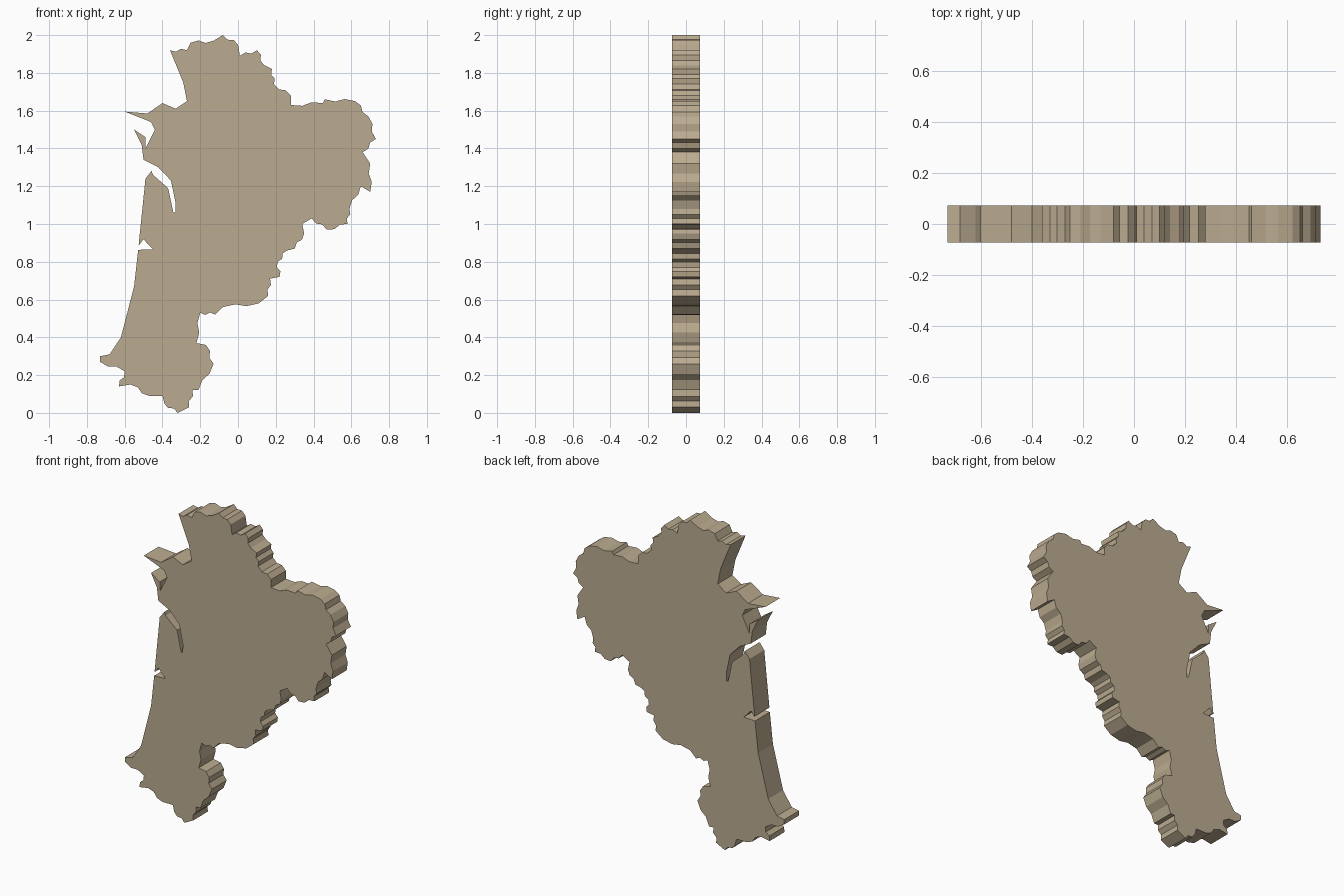
import bpy, bmesh, random
from mathutils import Vector

if "Cube" in bpy.data.objects:
    bpy.data.objects.remove(bpy.data.objects["Cube"])

random.seed(4)
DEPTH = 0.146


def slab(name, pts, depth):
    """Extrude an x/z outline along y, centred on y = 0."""
    bm = bmesh.new()
    face = bm.faces.new([bm.verts.new((x, -depth / 2, z)) for x, z in pts])
    ext = bmesh.ops.extrude_face_region(bm, geom=[face])
    verts = [g for g in ext["geom"] if isinstance(g, bmesh.types.BMVert)]
    bmesh.ops.translate(bm, verts=verts, vec=(0, depth, 0))
    bmesh.ops.recalc_face_normals(bm, faces=bm.faces)
    me = bpy.data.meshes.new(name)
    bm.to_mesh(me)
    bm.free()
    ob = bpy.data.objects.new(name, me)
    bpy.context.collection.objects.link(ob)
    return ob


def roughen(pts, border_count, amount):
    """Add small kinks to the inland border edges; the coast stays clean."""
    out = []
    for i, p in enumerate(pts):
        a, b = Vector(p), Vector(pts[(i + 1) % len(pts)])
        out.append(tuple(a))
        d = b - a
        if i < border_count and d.length > 0.075:
            n = Vector((-d.y, d.x)).normalized()
            s = random.choice((-1, 1))
            for t in (0.35, 0.65):
                out.append(tuple(a + d * t + n * s * amount))
                s = -s
    return out


# Region outline, clockwise from the north-west corner (inland border first)
outline = [
    (-.36, 1.92), (-.27, 1.92), (-.25, 1.96), (-.13, 1.97), (-.08, 2.0),
    (0, 1.95), (0.01, 1.89), (.10, 1.92), (.14, 1.84), (.18, 1.82),
    (.19, 1.74), (.28, 1.68), (.28, 1.63), (.45, 1.64), (.46, 1.66),
    (.62, 1.65), (.69, 1.57), (.73, 1.45), (.66, 1.38), (.70, 1.32),
    (.70, 1.17), (.65, 1.20), (.59, 1.08), (.58, 1.0), (.47, .97),
    (.39, 1.03), (.34, 1.0), (.35, .95), (.30, .87), (.26, .86),
    (.21, .80), (.22, .72), (.17, .71), (.16, .62), (.11, .58),
    (-.08, .56), (-.12, .52), (-.20, .53), (-.22, .37), (-.17, .36),
    (-.13, .26), (-.21, .12), (-.24, .12), (-.26, .03), (-.32, 0),
    (-.39, .05), (-.40, .09), (-.47, .09), (-.57, .15), (-.63, .14),
    (-.60, .22), (-.73, .27), (-.73, .30),
    # coast, running north
    (-.68, .31), (-.62, .40), (-.55, .67), (-.53, .85), (-.49, 1.24),
    (-.455, 1.285), (-.42, 1.30), (-.50, 1.34), (-.51, 1.42), (-.55, 1.50),
    (-.49, 1.46), (-.49, 1.40), (-.44, 1.50), (-.46, 1.54), (-.60, 1.595),
    (-.48, 1.585), (-.40, 1.64), (-.33, 1.61), (-.27, 1.65), (-.29, 1.75),
]
region = slab("region_slab", roughen(outline, 52, 0.008), DEPTH)

# Water inlets cut through the slab
inlets = {
    "estuary_cutter": [(-.46, 1.287), (-.45, 1.26), (-.37, 1.19), (-.342, 1.06),
                       (-.332, 1.06), (-.33, 1.11), (-.355, 1.23), (-.42, 1.298),
                       (-.46, 1.315)],
    "bay_cutter": [(-.56, .862), (-.45, .866), (-.475, .89), (-.50, .92),
                   (-.52, .892), (-.56, .88)],
}
for name, pts in inlets.items():
    cutter = slab(name, pts, DEPTH * 2)
    cutter.hide_render = True
    cutter.display_type = 'WIRE'
    mod = region.modifiers.new(name, 'BOOLEAN')
    mod.operation = 'DIFFERENCE'
    mod.solver = 'EXACT'
    mod.object = cutter

# Tan surface
mat = bpy.data.materials.new("tan")
mat.diffuse_color = (0.50, 0.41, 0.28, 1)
mat.use_nodes = True
mat.node_tree.nodes["Principled BSDF"].inputs["Base Color"].default_value = mat.diffuse_color
region.data.materials.append(mat)
